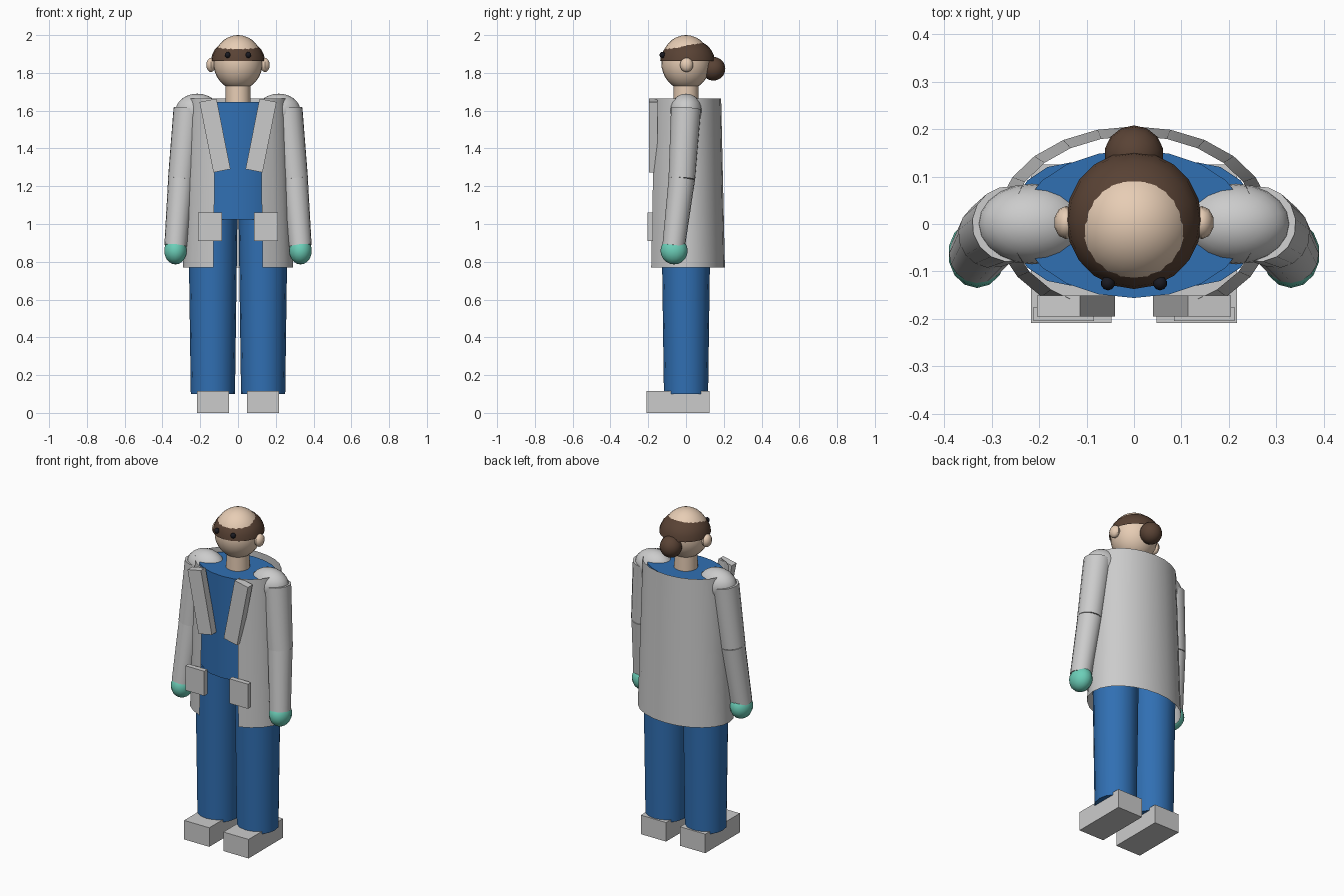
import bpy, bmesh, math
from mathutils import Vector, Matrix

if "Cube" in bpy.data.objects:
    bpy.data.objects.remove(bpy.data.objects["Cube"])


def material(name, rgb):
    m = bpy.data.materials.new(name)
    m.diffuse_color = (*rgb, 1)
    m.use_nodes = True
    m.node_tree.nodes["Principled BSDF"].inputs["Base Color"].default_value = m.diffuse_color
    return m


SKIN = material("skin", (0.80, 0.61, 0.46))
HAIR = material("hair", (0.10, 0.055, 0.035))
BLUE = material("scrubs", (0.03, 0.16, 0.45))
TEAL = material("gloves", (0.15, 0.62, 0.48))
DARK = material("eyes", (0.01, 0.01, 0.015))


def finish(name, bm, mat=None, smooth=True):
    me = bpy.data.meshes.new(name)
    bm.to_mesh(me)
    bm.free()
    ob = bpy.data.objects.new(name, me)
    bpy.context.collection.objects.link(ob)
    if mat:
        me.materials.append(mat)
    if smooth:
        bpy.ops.object.select_all(action='DESELECT')
        ob.select_set(True)
        bpy.context.view_layer.objects.active = ob
        bpy.ops.object.shade_smooth_by_angle(angle=math.radians(40))
    return ob


def ball(name, loc, radii, mat=None, seg=16, rings=10, upper_half=False):
    bm = bmesh.new()
    bmesh.ops.create_uvsphere(bm, u_segments=seg, v_segments=rings, radius=1)
    if upper_half:
        low = [v for v in bm.verts if v.co.z < -0.01]
        bmesh.ops.delete(bm, geom=low, context='VERTS')
    bm.transform(Matrix.Translation(loc) @ Matrix.Diagonal((*radii, 1)))
    return finish(name, bm, mat)


def tube(name, a, b, ra, rb, mat=None, seg=16, squash=1.0):
    """Tapered closed cylinder from point a to point b; squash scales y."""
    a, b = Vector(a), Vector(b)
    bm = bmesh.new()
    bmesh.ops.create_cone(bm, cap_ends=True, segments=seg, radius1=ra,
                          radius2=rb, depth=(b - a).length)
    turn = Vector((0, 0, 1)).rotation_difference(b - a).to_matrix().to_4x4()
    bm.transform(Matrix.Translation((a + b) / 2) @ turn @ Matrix.Diagonal((1, squash, 1, 1)))
    return finish(name, bm, mat)


def box(name, loc, size, tilt=0.0):
    bm = bmesh.new()
    bmesh.ops.create_cube(bm, size=1)
    bm.transform(Matrix.Translation(loc) @ Matrix.Rotation(tilt, 4, 'Y')
                 @ Matrix.Diagonal((*size, 1)))
    return finish(name, bm, None, False)


# head, hair and bun
ball("head", (0, 0, 1.855), (0.131, 0.131, 0.145), SKIN, 24, 16)
ball("hair", (0, 0.008, 1.862), (0.143, 0.145, 0.12), HAIR, 20, 12, upper_half=True)
ball("hair_bun", (0, 0.145, 1.822), (0.063, 0.063, 0.063), HAIR, 14, 10)
tube("neck", (0, 0, 1.60), (0, 0, 1.76), 0.067, 0.065, SKIN)

# body under the coat
tube("torso", (0, 0, 1.024), (0, 0, 1.645), 0.24, 0.24, BLUE, 20, squash=0.65)

# open coat: flared elliptical sheet with a gap at the front
bm = bmesh.new()
N, gap = 20, math.radians(26.6)
rows = []
for z, rx, ry in ((0.77, 0.292, 0.206), (1.665, 0.262, 0.186)):
    row = []
    for i in range(N + 1):
        t = gap + (2 * math.pi - 2 * gap) * i / N
        row.append(bm.verts.new((rx * math.sin(t), -ry * math.cos(t), z)))
    rows.append(row)
for i in range(N):
    bm.faces.new((rows[0][i], rows[0][i + 1], rows[1][i + 1], rows[1][i]))
finish("coat", bm)

# paired parts
for s, side in ((-1, "left"), (1, "right")):
    ball(f"{side}_eye", (s * 0.055, -0.125, 1.895), (0.015, 0.015, 0.016), DARK, 10, 8)
    ball(f"{side}_ear", (s * 0.143, 0.003, 1.842), (0.026, 0.035, 0.038), SKIN, 10, 8)
    # coat sleeves and gloved hands
    ball(f"{side}_shoulder", (s * 0.215, 0, 1.60), (0.115, 0.085, 0.09), None, 20, 12)
    elbow = (s * 0.30, -0.022, 1.24)
    tube(f"{side}_upper_sleeve", (s * 0.262, 0, 1.61), elbow, 0.08, 0.071)
    tube(f"{side}_lower_sleeve", elbow, (s * 0.33, -0.065, 0.885), 0.070, 0.060)
    ball(f"{side}_glove", (s * 0.331, -0.063, 0.858), (0.061, 0.072, 0.072), TEAL, 14, 10)
    # coat details
    box(f"{side}_lapel", (s * 0.122, -0.173, 1.468), (0.092, 0.045, 0.38), s * 0.196)
    box(f"{side}_pocket", (s * 0.148, -0.19, 0.985), (0.127, 0.03, 0.15))
    # trousers and shoes
    tube(f"{side}_trouser_leg", (s * 0.133, 0, 0.10), (s * 0.133, 0, 1.04), 0.117, 0.13, BLUE)
    box(f"{side}_shoe", (s * 0.1325, -0.042, 0.058), (0.17, 0.334, 0.116))
